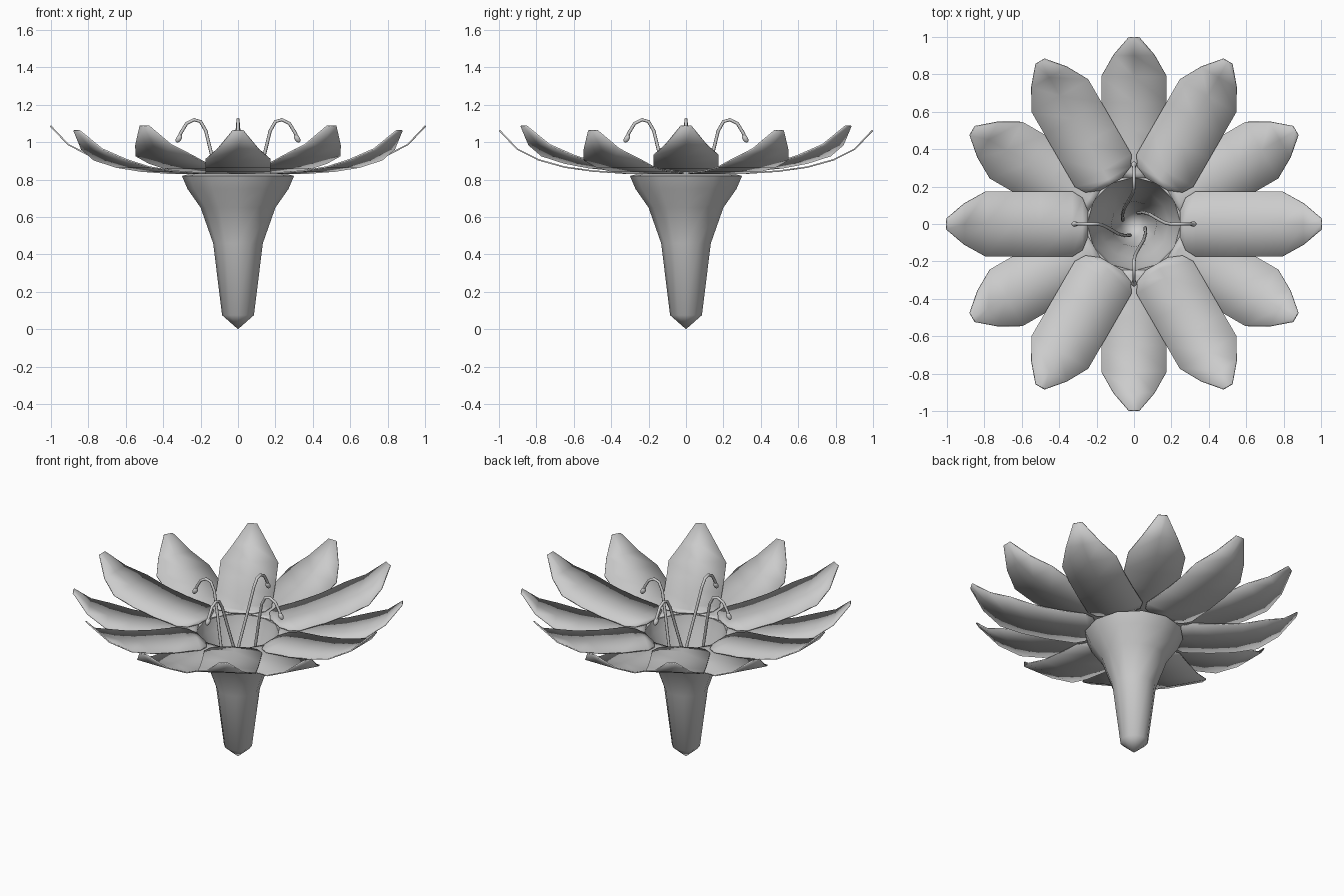
import bpy, bmesh, math
from mathutils import Vector, Matrix

if "Cube" in bpy.data.objects:
    bpy.data.objects.remove(bpy.data.objects["Cube"])


def make_object(name, bm, angle=40):
    bmesh.ops.recalc_face_normals(bm, faces=bm.faces)
    mesh = bpy.data.meshes.new(name)
    bm.to_mesh(mesh)
    bm.free()
    ob = bpy.data.objects.new(name, mesh)
    bpy.context.collection.objects.link(ob)
    bpy.ops.object.select_all(action='DESELECT')
    ob.select_set(True)
    bpy.context.view_layer.objects.active = ob
    bpy.ops.object.shade_smooth_by_angle(angle=math.radians(angle))
    return ob


def lathe(name, profile, sides):
    bm = bmesh.new()
    vs = [bm.verts.new((r, 0, z)) for r, z in profile]
    es = [bm.edges.new(p) for p in zip(vs, vs[1:])]
    bmesh.ops.spin(bm, geom=vs + es, axis=(0, 0, 1), cent=(0, 0, 0),
                   angle=2 * math.pi, steps=sides, use_duplicate=False)
    bmesh.ops.remove_doubles(bm, verts=bm.verts, dist=0.0005)
    return make_object(name, bm, 50)


# Hollow trumpet-shaped flower tube
lathe("flower_tube", [
    (0, 0.0), (0.085, 0.075), (0.133, 0.46), (0.2, 0.65), (0.27, 0.75),
    (0.3, 0.82), (0.25, 0.832), (0.235, 0.76), (0.185, 0.65),
    (0.122, 0.46), (0.075, 0.085), (0, 0.02)], 12)

# Petal cross-sections: radius, half width, height
PETAL = [(0.245, 0.066, 0.845), (0.275, 0.14, 0.848), (0.33, 0.175, 0.853),
         (0.5, 0.175, 0.868), (0.65, 0.175, 0.893), (0.79, 0.175, 0.932),
         (0.905, 0.11, 0.99), (1.0, 0.028, 1.09)]


def petal(name, angle, drop):
    bm = bmesh.new()
    rows = []
    for i, (r, w, z) in enumerate(PETAL):
        d = drop * min(1, 0.5 + i / 8)
        rows.append([bm.verts.new((r, s * w, z - d)) for s in (-1, 0, 1)])
    for a, b in zip(rows, rows[1:]):
        for j in range(2):
            bm.faces.new((a[j], b[j], b[j + 1], a[j + 1]))
    bm.transform(Matrix.Rotation(angle, 4, 'Z'))
    ob = make_object(name, bm)
    mod = ob.modifiers.new("thickness", 'SOLIDIFY')
    mod.thickness = 0.008


# Upper and lower rings of petals, alternating
for k in range(12):
    lower = k % 2
    petal(("lower_petal_" if lower else "upper_petal_") + str(k // 2 + 1),
          math.radians(30 * k), 0.03 * lower)

# Curved stamens with swollen tips
PATH = [(0.02, 0.06, 0.15), (0.05, 0.062, 0.45), (0.085, 0.052, 0.7),
        (0.14, 0.02, 0.93), (0.172, 0.004, 1.06), (0.2, 0, 1.11),
        (0.235, 0, 1.12), (0.275, 0, 1.1), (0.305, 0, 1.05), (0.318, 0, 1.02)]
for k in range(4):
    turn = Matrix.Rotation(k * math.pi / 2, 4, 'Z')
    bm = bmesh.new()
    pts = [Vector(p) for p in PATH]
    rings = []
    for i, p in enumerate(pts):
        t = (pts[min(i + 1, len(pts) - 1)] - pts[max(i - 1, 0)]).normalized()
        u = t.cross(Vector((0, 1, 0))).normalized()
        v = t.cross(u)
        rings.append([bm.verts.new(p + 0.009 * (u * math.cos(a) + v * math.sin(a)))
                      for a in [j * math.pi / 4 for j in range(8)]])
    for a, b in zip(rings, rings[1:]):
        for j in range(8):
            bm.faces.new((a[j], a[j - 1], b[j - 1], b[j]))
    bm.faces.new(rings[0])
    bm.faces.new(rings[-1])
    bm.transform(turn)
    make_object("stamen_" + str(k + 1), bm, 60)

    bm = bmesh.new()
    place = (turn @ Matrix.Translation((0.316, 0, 1.02))
             @ Matrix.Rotation(math.radians(-32), 4, 'Y')
             @ Matrix.Diagonal((0.015, 0.015, 0.025, 1)))
    bmesh.ops.create_uvsphere(bm, u_segments=10, v_segments=8, radius=1, matrix=place)
    make_object("anther_" + str(k + 1), bm, 60)
